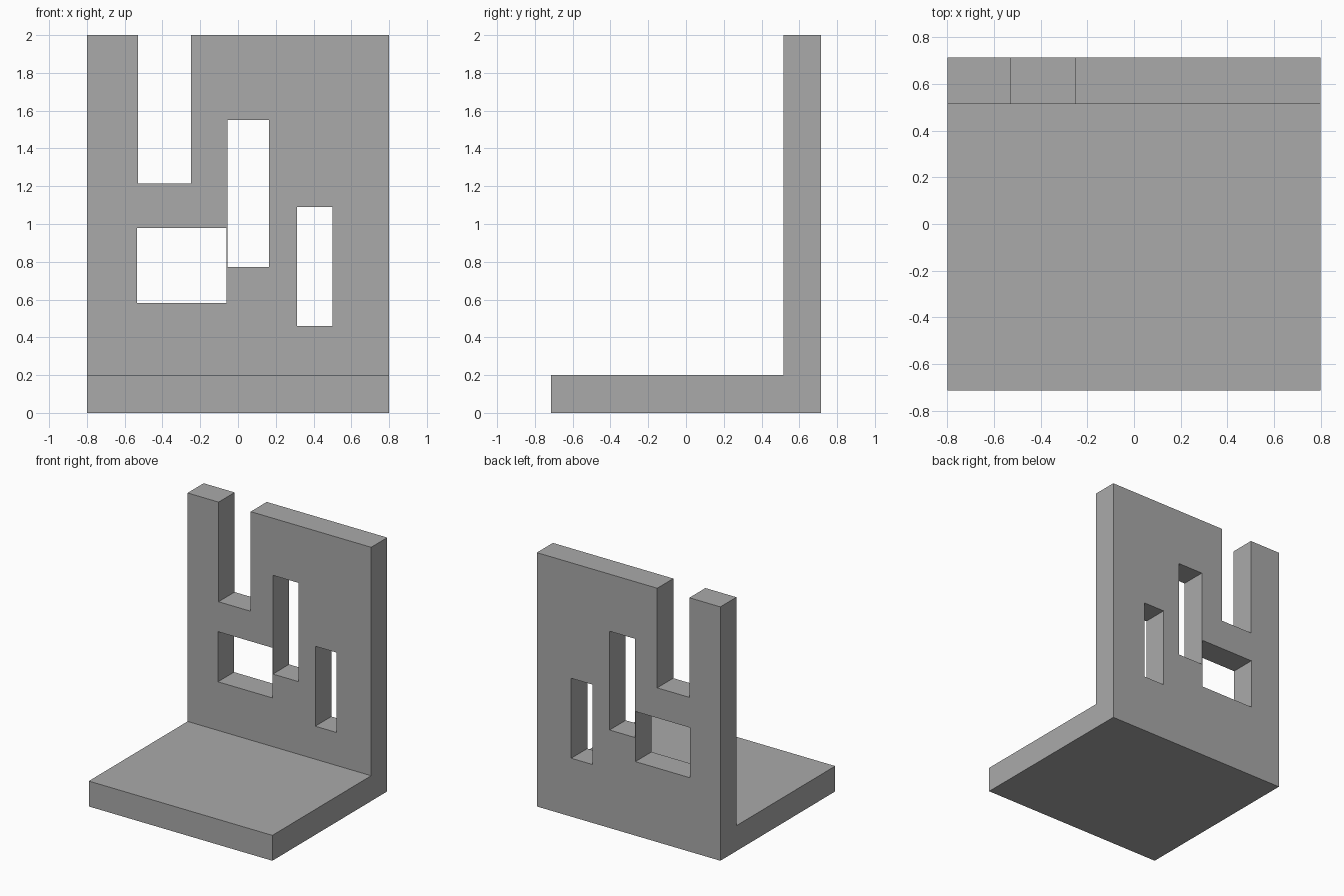
import bpy
import bmesh

cube = bpy.data.objects.get("Cube")
if cube:
    bpy.data.objects.remove(cube, do_unlink=True)

grey = bpy.data.materials.new("plain_grey")
grey.use_nodes = True
colour = (0.4, 0.4, 0.4, 1)
grey.diffuse_color = colour
grey.node_tree.nodes["Principled BSDF"].inputs["Base Color"].default_value = colour


def add_object(name, bm):
    bmesh.ops.recalc_face_normals(bm, faces=bm.faces)
    mesh = bpy.data.meshes.new(name)
    bm.to_mesh(mesh)
    bm.free()
    mesh.materials.append(grey)
    obj = bpy.data.objects.new(name, mesh)
    bpy.context.scene.collection.objects.link(obj)
    return obj


def box(name, x0, x1, y0, y1, z0, z1):
    bm = bmesh.new()
    bmesh.ops.create_cube(bm, size=1)
    for v in bm.verts:
        v.co = (x1 if v.co.x > 0 else x0,
                y1 if v.co.y > 0 else y0,
                z1 if v.co.z > 0 else z0)
    return add_object(name, bm)


# L-shaped bracket: base plate and upright wall from one side profile
half_w, half_d, thick, height = 0.8, 0.715, 0.2, 2.0
wall_y = half_d - thick
profile = [(-half_d, 0), (half_d, 0), (half_d, height),
           (wall_y, height), (wall_y, thick), (-half_d, thick)]
bm = bmesh.new()
side = bm.faces.new([bm.verts.new((-half_w, y, z)) for y, z in profile])
swept = bmesh.ops.extrude_face_region(bm, geom=[side])["geom"]
bmesh.ops.translate(bm, vec=(2 * half_w, 0, 0),
                    verts=[g for g in swept if isinstance(g, bmesh.types.BMVert)])
bracket = add_object("bracket", bm)

# Openings through the wall; a very thin web stays between the middle two
openings = {
    "top_notch": (-0.53, -0.25, 1.215, 2.2),
    "tall_window": (-0.056, 0.165, 0.772, 1.55),
    "wide_window": (-0.535, -0.06, 0.583, 0.978),
    "narrow_window": (0.313, 0.5, 0.46, 1.09),
}
for name, (x0, x1, z0, z1) in openings.items():
    cutter = box(name + "_cutter", x0, x1, wall_y - 0.1, half_d + 0.1, z0, z1)
    cutter.hide_render = True
    cutter.hide_viewport = True
    cutter.display_type = 'WIRE'
    cut = bracket.modifiers.new(name, 'BOOLEAN')
    cut.operation = 'DIFFERENCE'
    cut.solver = 'EXACT'
    cut.object = cutter
